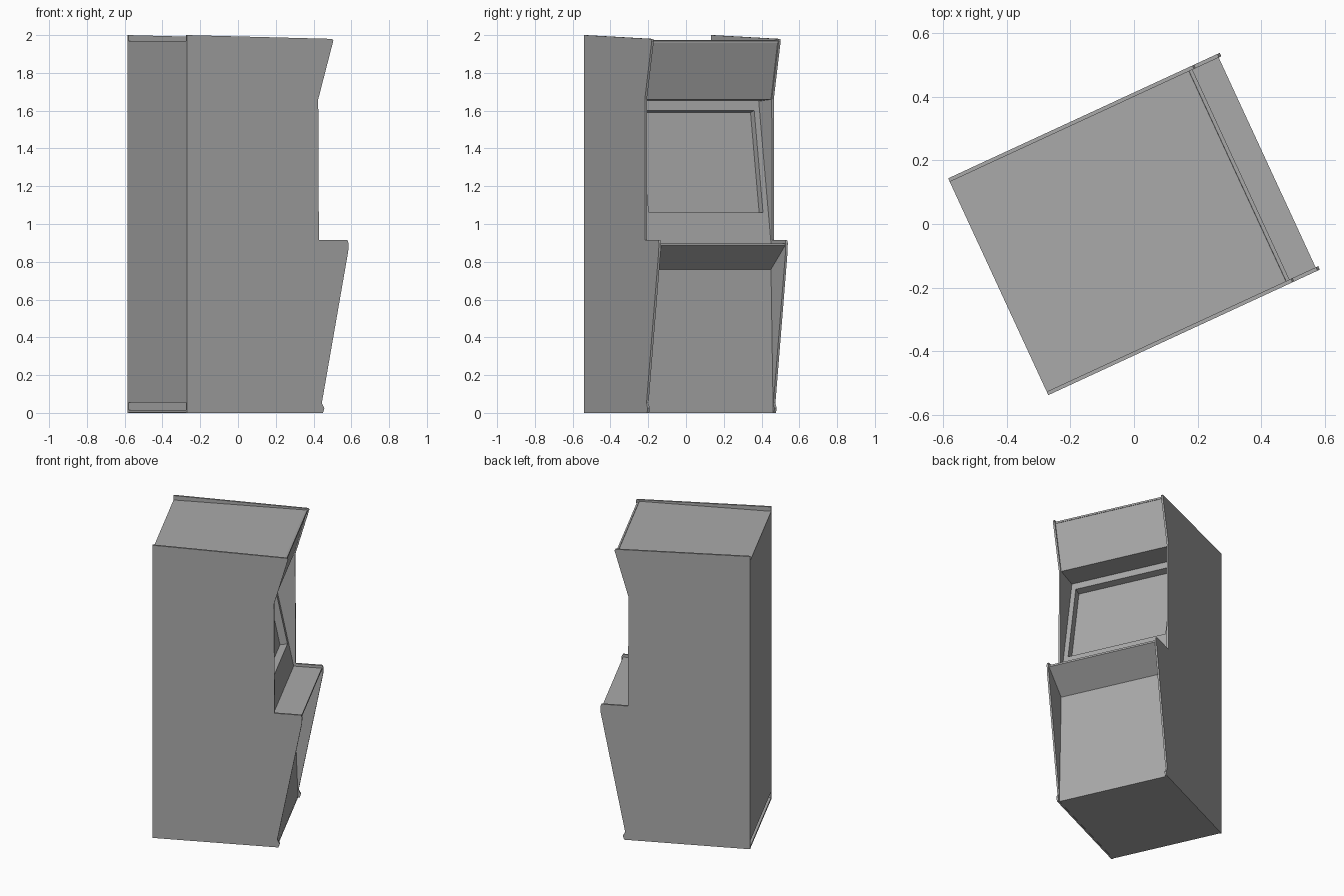
import bpy
import bmesh
from math import radians
from mathutils import Vector

cube = bpy.data.objects.get("Cube")
if cube:
    bpy.data.objects.remove(cube, do_unlink=True)

TURN = radians(24.8)   # the cabinet stands turned on its base
HALF = 0.376           # half width over the side panels
BOARD = 0.012          # board thickness
INNER = HALF - BOARD

grey = bpy.data.materials.new("plain_grey")
grey.use_nodes = True
grey.diffuse_color = (0.4, 0.4, 0.4, 1)
grey.node_tree.nodes["Principled BSDF"].inputs["Base Color"].default_value = (0.4, 0.4, 0.4, 1)


def finish(name, bm, board=0.0):
    mesh = bpy.data.meshes.new(name)
    bm.to_mesh(mesh)
    bm.free()
    mesh.materials.append(grey)
    obj = bpy.data.objects.new(name, mesh)
    obj.rotation_euler.z = TURN
    bpy.context.collection.objects.link(obj)
    if board:
        mod = obj.modifiers.new("board", "SOLIDIFY")
        mod.thickness = board
        mod.offset = -1
        mod.use_even_offset = True
    return obj


def strip(name, path):
    """Board following a (depth, height) path, spanning between the sides."""
    bm = bmesh.new()
    rows = [[bm.verts.new((d, s * INNER, z)) for s in (1, -1)] for d, z in path]
    for (a, b), (c, e) in zip(rows, rows[1:]):
        bm.faces.new((a, b, e, c))
    finish(name, bm, BOARD)


def side_panel(name, y):
    bm = bmesh.new()
    face = bm.faces.new([bm.verts.new((d, y, z)) for d, z in SIDE])
    new = bmesh.ops.extrude_face_region(bm, geom=[face])["geom"]
    bmesh.ops.translate(bm, vec=(0, BOARD, 0),
                        verts=[v for v in new if isinstance(v, bmesh.types.BMVert)])
    bmesh.ops.recalc_face_normals(bm, faces=bm.faces)
    finish(name, bm)


# Side panel outline: depth, height
SIDE = [(-0.471, 0), (0.322, 0), (0.33, 0.025), (0.315, 0.052), (0.469, 0.855),
        (0.471, 0.90), (0.463, 0.915), (0.298, 0.915), (0.294, 1.66),
        (0.382, 1.97), (0.376, 1.98), (-0.471, 2.0)]
side_panel("left_side_panel", INNER)
side_panel("right_side_panel", -HALF)

# Boards between the sides; a slot stays open at the bottom of the back
strip("back_panel", [(-0.471, 0.055), (-0.471, 1.97)])
strip("top_panel", [(-0.471, 1.97), (0.371, 1.97)])
strip("sign_panel", [(0.371, 1.97), (0.285, 1.66), (0.13, 1.65)])
strip("control_panel", [(0.285, 0.897), (0.462, 0.897), (0.462, 0.885), (0.285, 0.76)])
strip("front_panel", [(0.285, 0.76), (0.312, 0)])
strip("floor_panel", [(0.312, 0.002), (-0.471, 0.002)])

# Sloping screen surround with a recessed screen
top, bottom = Vector((0.13, 0, 1.65)), Vector((0.285, 0, 0.897))
inward = (top - bottom).cross(Vector((0, 1, 0))).normalized()
if inward.x > 0:
    inward.negate()


def slope_point(z, y):
    p = top.lerp(bottom, (top.z - z) / (top.z - bottom.z))
    p.y = y
    return p


def ring(high, low, half):
    return [slope_point(z, y) for z, y in
            ((high, half), (high, -half), (low, -half), (low, half))]


bm = bmesh.new()
opening = ring(1.60, 1.06, 0.333)
loops = [[bm.verts.new(p) for p in pts] for pts in
         (ring(top.z, bottom.z, INNER), opening, [p + inward * 0.048 for p in opening])]
for outer, inner in zip(loops, loops[1:]):
    for i in range(4):
        j = (i + 1) % 4
        bm.faces.new((outer[i], outer[j], inner[j], inner[i]))
bm.faces.new(loops[-1])
bm.normal_update()
if bm.faces[:][-1].normal.x < 0:
    bmesh.ops.reverse_faces(bm, faces=bm.faces[:])
finish("screen_surround", bm, BOARD)
